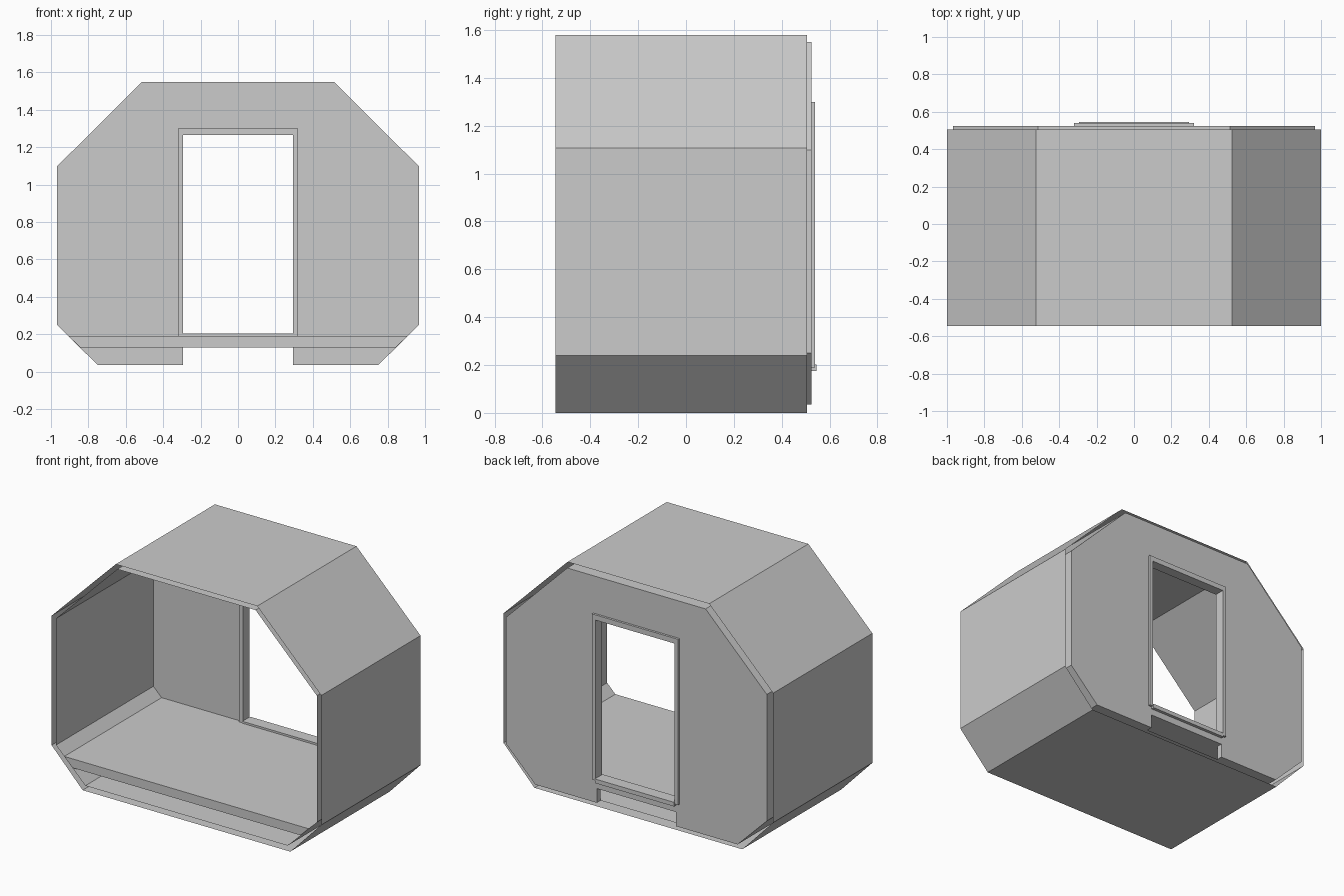
import bpy, bmesh

if "Cube" in bpy.data.objects:
    bpy.data.objects.remove(bpy.data.objects["Cube"])


def mirrored(half):
    """Close a right-hand half profile by mirroring it across x = 0."""
    return half + [(-x, z) for x, z in reversed(half)]


def extrude(name, pts, y0, y1, caps=True):
    """Sweep an xz profile along y, as a solid or as an open tube."""
    bm = bmesh.new()
    front = [bm.verts.new((x, y0, z)) for x, z in pts]
    back = [bm.verts.new((x, y1, z)) for x, z in pts]
    n = len(pts)
    for i in range(n):
        j = (i + 1) % n
        bm.faces.new((front[i], front[j], back[j], back[i]))
    if caps:
        bm.faces.new(front[::-1])
        bm.faces.new(back)
    bmesh.ops.recalc_face_normals(bm, faces=bm.faces)
    mesh = bpy.data.meshes.new(name)
    bm.to_mesh(mesh)
    bm.free()
    obj = bpy.data.objects.new(name, mesh)
    bpy.context.collection.objects.link(obj)
    return obj


outer = [(0.77, 0), (1, 0.24), (1, 1.108), (0.525, 1.58)]
inner = [(0.75, 0.035), (0.967, 0.25), (0.967, 1.098), (0.513, 1.55)]
DOOR = 0.293

# Outer hull and inner lining: thin open tubes with a gap between them
extrude("outer_shell", mirrored(outer), -0.546, 0.505, caps=False)
extrude("inner_lining", mirrored(inner), -0.546, 0.485, caps=False)

# Back wall with the doorway open down to its lower edge
doorway = [(DOOR, 1.265), (DOOR, 0.035)]
extrude("back_wall", mirrored(doorway + inner), 0.485, 0.525)

# Raised floor and its extension through the doorway
extrude("floor", mirrored([(0.845, 0.13), (0.906, 0.19)]), -0.546, 0.485)
extrude("threshold", mirrored([(DOOR, 0.13), (DOOR, 0.19)]), 0.485, 0.525)

# Door frame around the opening, on both sides of the wall
extrude("door_frame", mirrored([(DOOR, 1.265), (DOOR, 0.19), (0.32, 0.19), (0.32, 1.3)]), 0.47, 0.54)

# Door sill
extrude("door_sill", mirrored([(DOOR, 0.175), (DOOR, 0.203)]), 0.465, 0.546)
